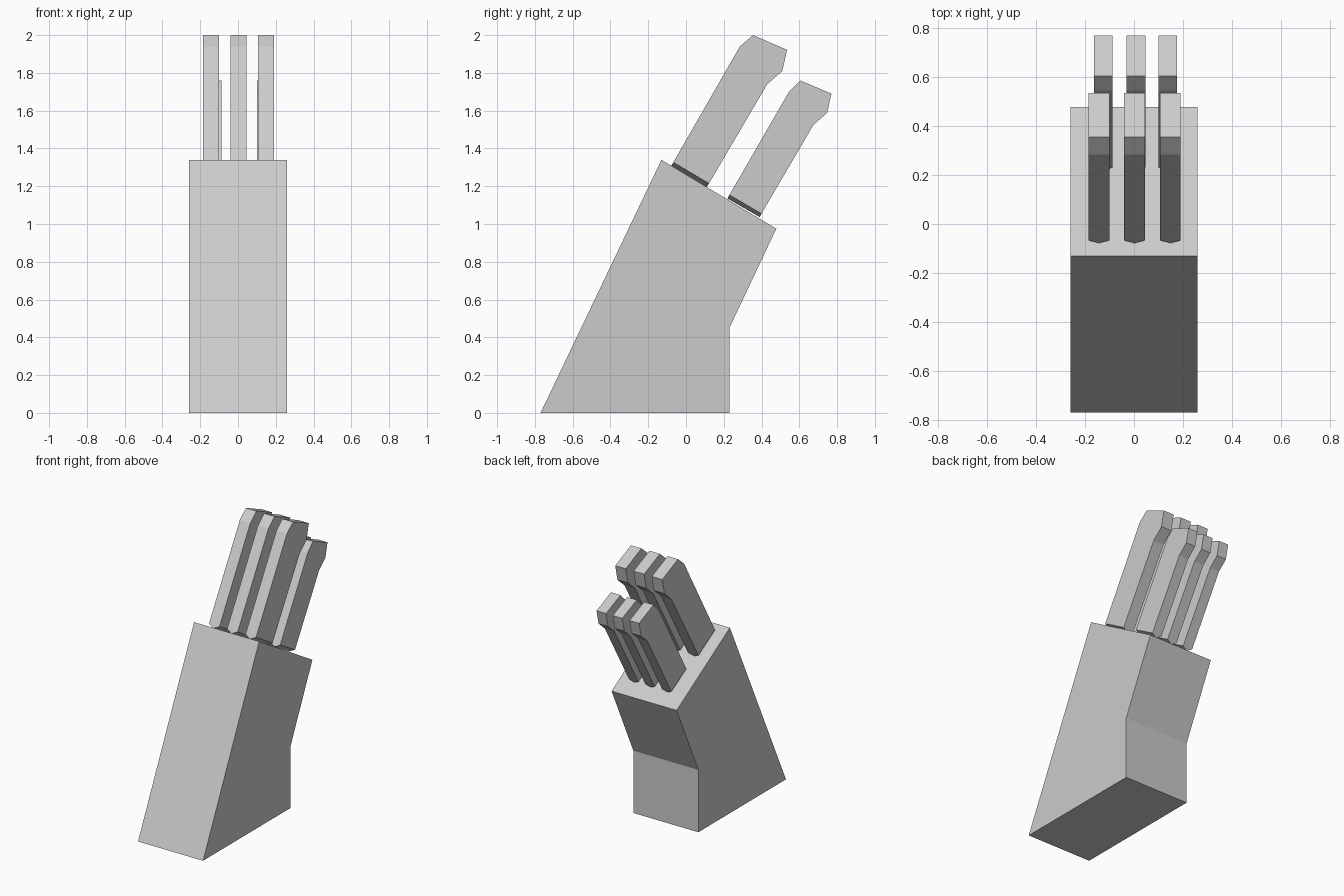
import bpy
import bmesh

if "Cube" in bpy.data.objects:
    bpy.data.objects.remove(bpy.data.objects["Cube"])


def finish(bm, name):
    bmesh.ops.recalc_face_normals(bm, faces=bm.faces[:])
    mesh = bpy.data.meshes.new(name)
    bm.to_mesh(mesh)
    bm.free()
    obj = bpy.data.objects.new(name, mesh)
    bpy.context.collection.objects.link(obj)
    return obj


def slab(name, profile, x0, x1, ridge=None):
    """Extrude a (y, z) profile along x; its closing edge may become a wedge down to a ridge."""
    bm = bmesh.new()
    left = [bm.verts.new((x0, y, z)) for y, z in profile]
    right = [bm.verts.new((x1, y, z)) for y, z in profile]
    bm.faces.new(left)
    bm.faces.new(right)
    n = len(profile)
    for i in range(n - 1):
        bm.faces.new((left[i], left[i + 1], right[i + 1], right[i]))
    if ridge:
        a, b = [bm.verts.new(((x0 + x1) / 2, y, z)) for y, z in ridge]
        bm.faces.new((left[0], left[-1], b, a))
        bm.faces.new((right[0], right[-1], b, a))
        bm.faces.new((left[0], right[0], a))
        bm.faces.new((left[-1], right[-1], b))
    else:
        bm.faces.new((left[-1], left[0], right[0], right[-1]))
    return finish(bm, name)


# Leaning block with a vertical foot at the back
slab("block", [(-0.77, 0), (0.23, 0), (0.23, 0.45), (0.478, 0.975), (-0.13, 1.34)], -0.26, 0.26)

# Handle profiles, from the lower front corner round to the lower back corner
front_profile = [(-0.067, 1.327), (0.285, 1.94), (0.355, 2.0), (0.535, 1.922),
                 (0.51, 1.81), (0.43, 1.74), (0.122, 1.215)]
front_ridge = [(-0.078, 1.308), (0.11, 1.196)]
back_profile = [(0.23, 1.154), (0.545, 1.70), (0.605, 1.76), (0.77, 1.69),
                (0.747, 1.588), (0.675, 1.525), (0.4, 1.055)]
back_ridge = [(0.219, 1.135), (0.39, 1.037)]

# Front row of larger handles
for i, x in enumerate((-0.143, 0.002, 0.149)):
    slab(f"front_handle_{i + 1}", front_profile, x - 0.042, x + 0.042, front_ridge)

# Back row of smaller handles
for i, x in enumerate((-0.126, 0.008, 0.138)):
    slab(f"back_handle_{i + 1}", back_profile, x - 0.038, x + 0.038, back_ridge)
